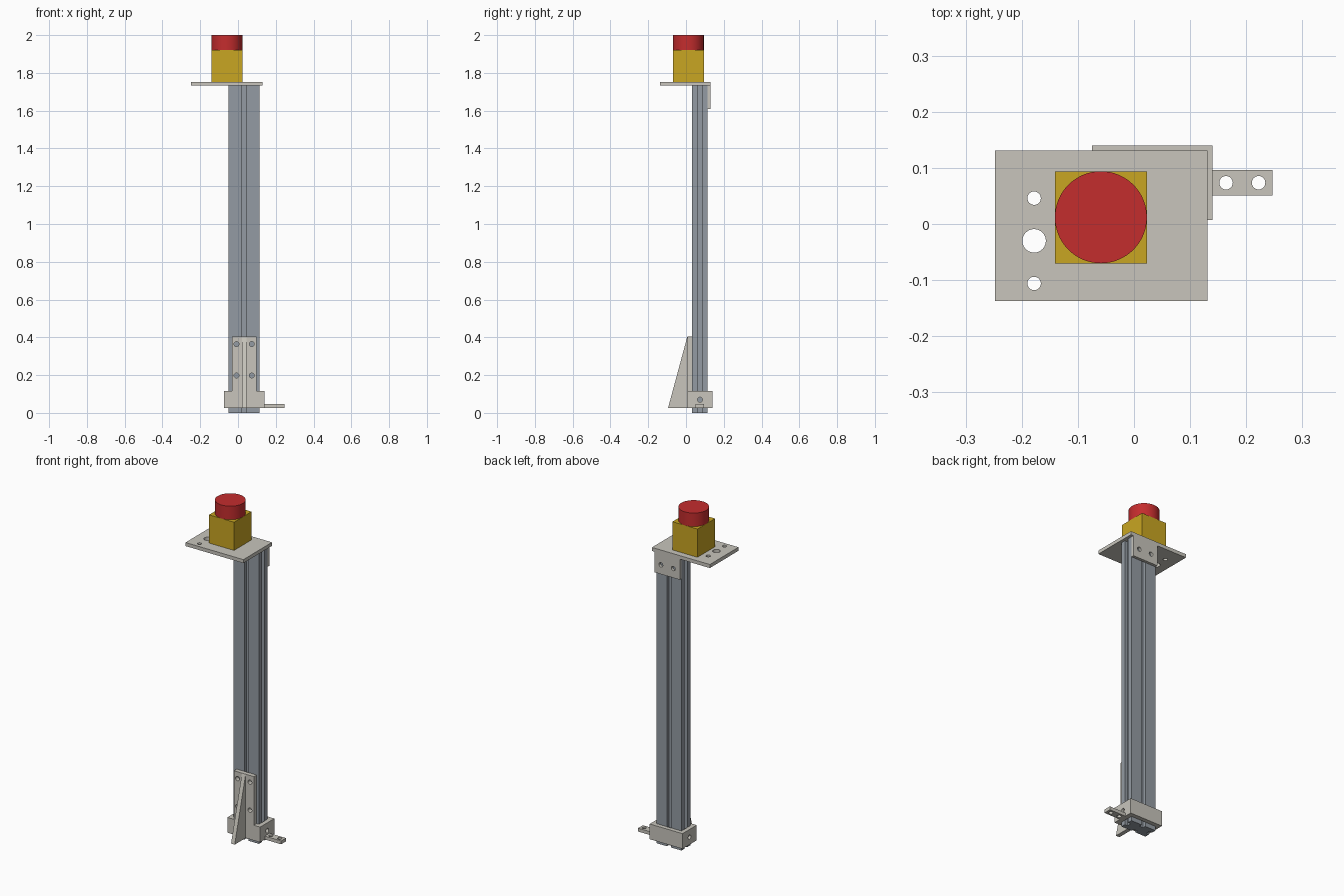
import bpy, bmesh, math
from mathutils import Matrix, Vector

if "Cube" in bpy.data.objects:
    bpy.data.objects.remove(bpy.data.objects["Cube"])


def material(name, rgb):
    m = bpy.data.materials.new(name)
    m.diffuse_color = (*rgb, 1)
    m.use_nodes = True
    m.node_tree.nodes["Principled BSDF"].inputs["Base Color"].default_value = m.diffuse_color
    return m


PLATE = material("warm_grey", (0.578, 0.56, 0.507))
ALU = material("blue_grey_metal", (0.296, 0.33, 0.367))
YELLOW = material("yellow", (0.584, 0.381, 0.016))
RED = material("red", (0.552, 0.026, 0.027))


def finish(name, bm, mat):
    bmesh.ops.recalc_face_normals(bm, faces=bm.faces[:])
    me = bpy.data.meshes.new(name)
    bm.to_mesh(me)
    bm.free()
    ob = bpy.data.objects.new(name, me)
    bpy.context.collection.objects.link(ob)
    if mat:
        me.materials.append(mat)
    return ob


def prism(name, points, offset, mat):
    """Extrude a closed 3D outline along an offset."""
    bm = bmesh.new()
    face = bm.faces.new([bm.verts.new(p) for p in points])
    ext = bmesh.ops.extrude_face_region(bm, geom=[face])
    verts = [g for g in ext["geom"] if isinstance(g, bmesh.types.BMVert)]
    bmesh.ops.translate(bm, verts=verts, vec=offset)
    return finish(name, bm, mat)


def box(name, x, y, z, mat):
    pts = [(x[0], y[0], z[0]), (x[1], y[0], z[0]),
           (x[1], y[1], z[0]), (x[0], y[1], z[0])]
    return prism(name, pts, (0, 0, z[1] - z[0]), mat)


def rod(name, centre, radius, length, axis, mat, sides=32):
    bm = bmesh.new()
    turn = Vector((0, 0, 1)).rotation_difference(Vector(axis)).to_matrix().to_4x4()
    bmesh.ops.create_cone(bm, cap_ends=True, segments=sides, radius1=radius,
                          radius2=radius, depth=length,
                          matrix=Matrix.Translation(centre) @ turn)
    return finish(name, bm, mat)


def activate(ob):
    bpy.ops.object.select_all(action='DESELECT')
    ob.select_set(True)
    bpy.context.view_layer.objects.active = ob


def cut(ob, cutters):
    activate(ob)
    for c in cutters:
        mod = ob.modifiers.new("cut", 'BOOLEAN')
        mod.operation = 'DIFFERENCE'
        mod.solver = 'EXACT'
        mod.object = c
        bpy.ops.object.modifier_apply(modifier=mod.name)
        bpy.data.objects.remove(c)


def drill(ob, holes, axis, length):
    cut(ob, [rod("drill", c, r, length, axis, None, 24) for c, r in holes])


CX, CY = 0.0315, 0.074        # post centre
HX, HY = 0.0825, 0.041        # post half sizes
SLOT, DEPTH = 0.013, 0.018    # slot half width and depth
BASE = 0.026                  # underside of the base bracket

# Extruded post with one groove along each side
quarter = [(HX, SLOT), (HX, HY), (SLOT, HY), (SLOT, HY - DEPTH)]
inner = (HX - DEPTH, SLOT)
q = [inner] + quarter
outline = (q + [(-x, y) for x, y in reversed(q)]
           + [(-x, -y) for x, y in q] + [(x, -y) for x, y in reversed(q)])
prism("post", [(CX + x, CY + y, 0) for x, y in outline], (0, 0, 1.732), ALU)

# Base sleeve with the post opening and a cross hole
sleeve = box("base_sleeve", (-0.075, 0.14), (0.007, 0.14), (BASE, 0.116), PLATE)
cut(sleeve, [box("opening", (CX - HX, CX + HX), (CY - HY, CY + HY), (-0.1, 0.3), None)])
drill(sleeve, [((CX, CY, 0.07), 0.013)], (1, 0, 0), 0.5)

# Upright front plate with four screw holes
front = box("front_plate", (-0.031, 0.099), (0.007, 0.033), (0.116, 0.404), PLATE)
drill(front, [((x, 0.02, z), 0.013) for x in (-0.008, 0.073) for z in (0.198, 0.364)],
      (0, 1, 0), 0.1)

# Triangular stiffening rib
prism("front_rib", [(0.021, -0.095, BASE), (0.021, 0.007, BASE), (0.021, 0.007, 0.404)],
      (0.024, 0, 0), PLATE)

# Side lug with two holes
lug = box("side_lug", (0.14, 0.247), (0.051, 0.096), (BASE, 0.046), PLATE)
drill(lug, [((x, 0.0735, 0.036), 0.012) for x in (0.164, 0.222)], (0, 0, 1), 0.1)

# Top mounting plate with three holes
top = box("top_plate", (-0.248, 0.131), (-0.137, 0.131), (1.732, 1.753), PLATE)
drill(top, [((-0.178, 0.046, 1.74), 0.012), ((-0.178, -0.03, 1.74), 0.021),
            ((-0.178, -0.106, 1.74), 0.012)], (0, 0, 1), 0.1)

# Rear flange holding the top plate to the post
flange = box("rear_flange", (-0.051, 0.114), (0.115, 0.131), (1.61, 1.732), PLATE)
drill(flange, [((x, 0.123, 1.665), 0.013) for x in (-0.008, 0.073)], (0, 1, 0), 0.1)

# Switch housing and push button
box("switch_housing", (-0.141, 0.023), (-0.07, 0.094), (1.753, 1.92), YELLOW)
button = rod("push_button", (-0.059, 0.012, 1.96), 0.082, 0.08, (0, 0, 1), RED, 64)
activate(button)
bpy.ops.object.shade_smooth_by_angle(angle=math.radians(30))
